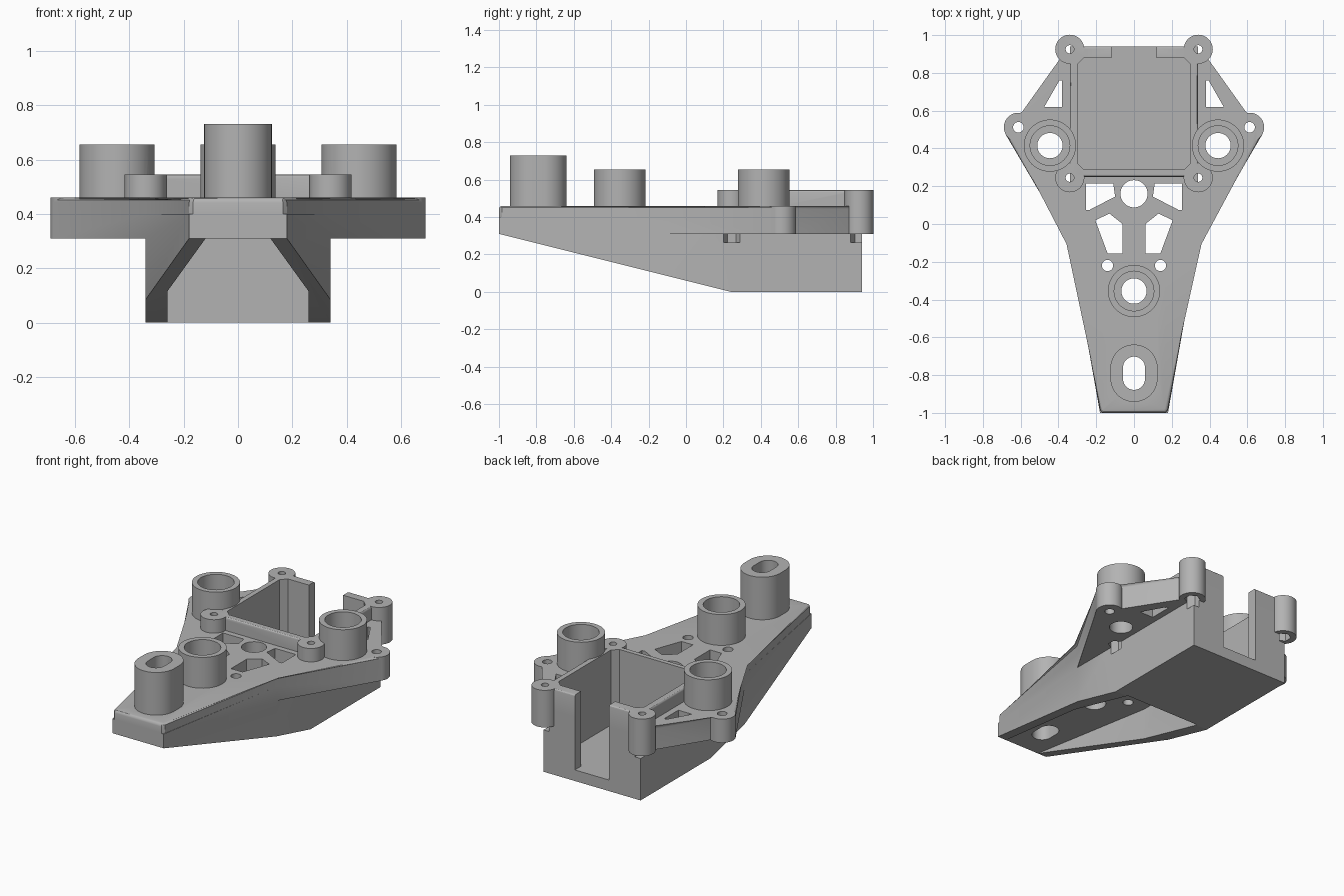
import bpy, bmesh, math

cube = bpy.data.objects.get("Cube")
if cube:
    bpy.data.objects.remove(cube, do_unlink=True)

grey = bpy.data.materials.new("plain grey")
grey.use_nodes = True
colour = (0.45, 0.45, 0.45, 1)
grey.diffuse_color = colour
grey.node_tree.nodes["Principled BSDF"].inputs["Base Color"].default_value = colour

PLATE_LOW, PLATE_TOP, RIM_TOP = 0.31, 0.46, 0.545


def prism(name, points, low, high, bevel=0, along_x=False):
    """Extrude an outline up z, or along x when its points are (y, z)."""
    bm = bmesh.new()
    place = (lambda p, h: (h, *p)) if along_x else (lambda p, h: (*p, h))
    bottom = [bm.verts.new(place(p, low)) for p in points]
    top = [bm.verts.new(place(p, high)) for p in points]
    bm.faces.new(bottom[::-1])
    lid = bm.faces.new(top)
    for i in range(len(points)):
        j = (i + 1) % len(points)
        bm.faces.new((bottom[i], bottom[j], top[j], top[i]))
    if bevel:
        bmesh.ops.bevel(bm, geom=list(lid.edges), offset=bevel, segments=3,
                        profile=0.5, affect='EDGES')
    bmesh.ops.recalc_face_normals(bm, faces=bm.faces)
    mesh = bpy.data.meshes.new(name)
    bm.to_mesh(mesh)
    bm.free()
    mesh.materials.append(grey)
    obj = bpy.data.objects.new(name, mesh)
    bpy.context.collection.objects.link(obj)
    return obj


def mirrored(half):
    """Close a right-hand outline, listed front to back, over x = 0."""
    return half + [(-x, y) for x, y in reversed(half)]


def circle(x, y, r, n=48, turn=0):
    return [(x + r * math.cos(turn + math.tau * i / n),
             y + r * math.sin(turn + math.tau * i / n)) for i in range(n)]


def slot(x, y, r, half_length, n=48):
    """Outline with round ends, stretched along y."""
    return [(px, py + math.copysign(half_length, py - y))
            for px, py in circle(x, y, r, n, math.pi / n)]


def combine(tool, operation):
    mod = body.modifiers.new(operation, 'BOOLEAN')
    mod.object, mod.operation, mod.solver = tool, operation, 'EXACT'
    bpy.context.view_layer.objects.active = body
    bpy.ops.object.modifier_apply(modifier=mod.name)
    bpy.data.objects.remove(tool, do_unlink=True)


def add(*args, **kw):
    combine(prism("addition", *args, **kw), 'UNION')


def cut(*args, **kw):
    combine(prism("cutter", *args, **kw), 'DIFFERENCE')


def flip(points, side):
    return [(side * x, y) for x, y in points]


# Lower hull with a sloping underside and an open channel
body = prism("mounting_bracket", mirrored([(0.18, -1), (0.34, -0.1), (0.34, 0.94)]),
             0, 0.40)
cut([(-1.1, -0.1), (0.24, -0.1), (0.24, 0), (-1, PLATE_LOW), (-1.1, PLATE_LOW)],
    -1, 1, along_x=True)
cut(mirrored([(0.11, -1.05), (0.26, -0.22), (0.26, 0.25)]), -0.1, PLATE_LOW)

# Top plate with side wings
add(mirrored([(0.165, -1), (0.18, -0.985), (0.34, -0.1), (0.677, 0.47),
              (0.66, 0.56), (0.58, 0.58), (0.395, 0.87), (0.34, 0.93)]),
    PLATE_LOW, PLATE_TOP, bevel=0.018)

# Tray walls
add(mirrored([(0.34, 0.25), (0.34, 0.94)]), 0, RIM_TOP, bevel=0.012)

# Screw ears
corners = [(0.34, 0.245), (0.34, 0.925)]
for side in (-1, 1):
    add(circle(side * 0.612, 0.512, 0.077), PLATE_LOW, PLATE_TOP, bevel=0.018)
    for x, y in corners:
        add(circle(side * x, y, 0.077), PLATE_LOW, RIM_TOP, bevel=0.018)

# Raised sockets
sockets = [(-0.445, 0.415), (0.445, 0.415), (0, -0.355)]
for x, y in sockets:
    add(circle(x, y, 0.138), PLATE_LOW + 0.05, 0.655)
add(slot(0, -0.79, 0.125, 0.027), PLATE_LOW + 0.05, 0.73)

# Tray cavity and rear opening
cut(mirrored([(0.265, 0.288), (0.3, 0.323), (0.3, 0.845), (0.265, 0.88)]), 0.07, 0.8)
cut(mirrored([(0.12, 0.8), (0.12, 1.1)]), 0.07, 0.8)

# Socket bores
for x, y in sockets:
    cut(circle(x, y, 0.105), 0.48, 0.8)
    cut(circle(x, y, 0.067), 0.2, 0.6)
cut(slot(0, -0.79, 0.058, 0.03), 0.1, 0.9)

# Round hole, truss openings and screw holes
cut(circle(0, 0.16, 0.072), 0.2, 0.6)
openings = [
    [(0.06, -0.155), (0.14, -0.155), (0.205, 0.02), (0.13, 0.055), (0.06, 0.0)],
    [(0.11, 0.215), (0.255, 0.215), (0.255, 0.075), (0.235, 0.075), (0.1, 0.145)],
    [(0.38, 0.62), (0.475, 0.62), (0.395, 0.76), (0.38, 0.76)],
]
for side in (-1, 1):
    for outline in openings:
        cut(flip(outline, side), 0.2, 0.6)
    cut(circle(side * 0.14, -0.22, 0.03, 24), 0.2, 0.6)
    cut(circle(side * 0.612, 0.512, 0.028, 24), 0.2, 0.6)
    for x, y in corners:
        cut(circle(side * x, y, 0.022, 24), 0.3, 0.7)
        cut(circle(side * x, y, 0.045, 6, math.pi / 6), 0.265, 0.37)

# Smooth rounded surfaces, sharp corners
bpy.ops.object.select_all(action='DESELECT')
body.select_set(True)
bpy.context.view_layer.objects.active = body
bpy.ops.object.shade_smooth_by_angle(angle=math.radians(30))
